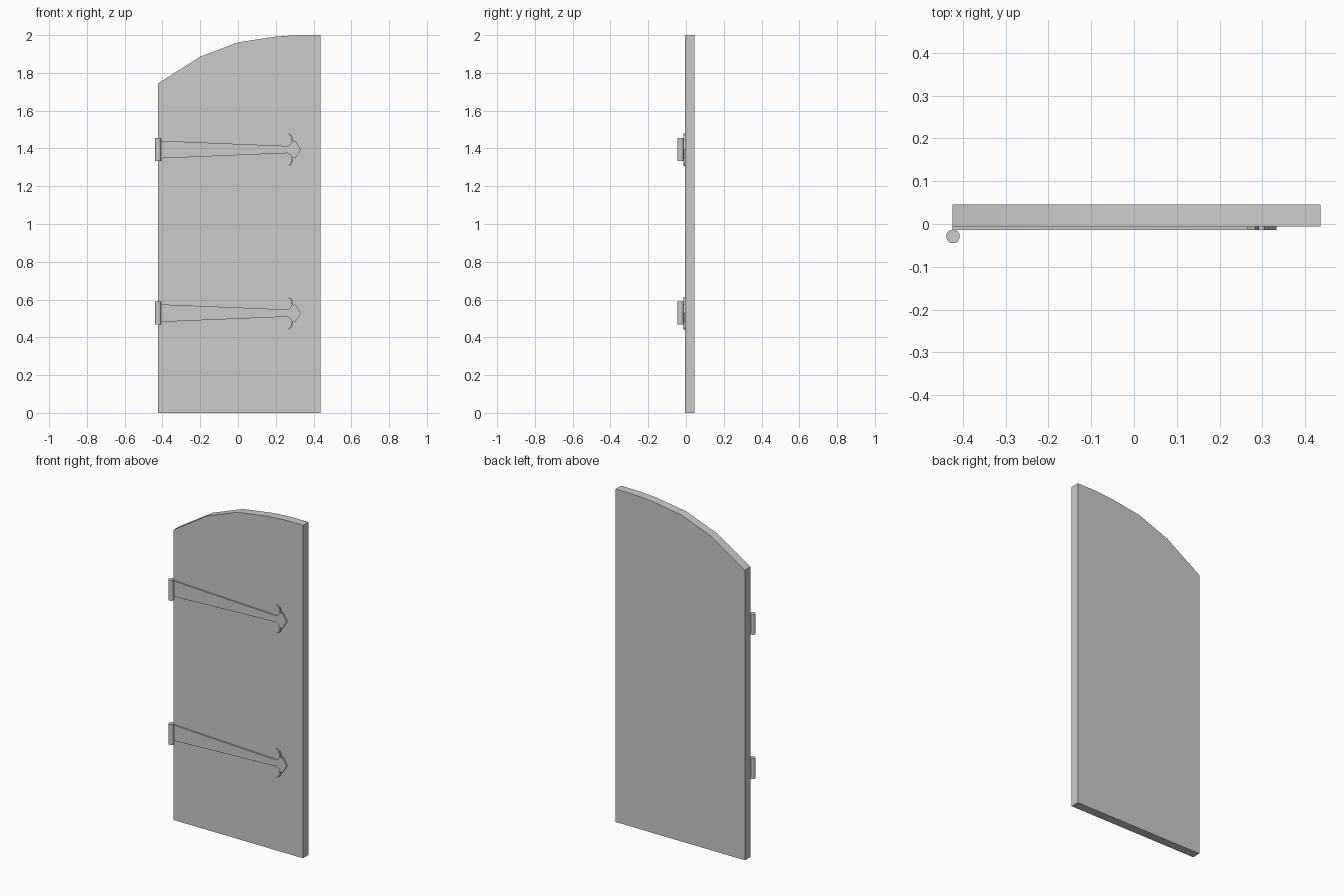
import bpy, bmesh

if "Cube" in bpy.data.objects:
    bpy.data.objects.remove(bpy.data.objects["Cube"])


def slab(name, outline, y_front, y_back):
    """Extrude an x/z outline from y_front to y_back."""
    bm = bmesh.new()
    front = bm.faces.new([bm.verts.new((x, y_front, z)) for x, z in outline])
    ext = bmesh.ops.extrude_face_region(bm, geom=[front], use_keep_orig=True)
    new = [v for v in ext["geom"] if isinstance(v, bmesh.types.BMVert)]
    bmesh.ops.translate(bm, verts=new, vec=(0, y_back - y_front, 0))
    bmesh.ops.recalc_face_normals(bm, faces=bm.faces)
    return finish(name, bm)


def finish(name, bm):
    mesh = bpy.data.meshes.new(name)
    bm.to_mesh(mesh)
    bm.free()
    obj = bpy.data.objects.new(name, mesh)
    bpy.context.collection.objects.link(obj)
    bpy.ops.object.select_all(action='DESELECT')
    obj.select_set(True)
    bpy.context.view_layer.objects.active = obj
    bpy.ops.object.shade_smooth_by_angle()
    return obj


# Door leaf with a half-arched top
slab("door_panel", [(-0.424, 0), (0.436, 0), (0.436, 2.0), (0.31, 2.0),
                    (0.2, 1.992), (0, 1.962), (-0.2, 1.886), (-0.424, 1.744)],
     -0.006, 0.046)

# Upper half of a tapered strap ending in a barbed arrow head
half = [(-0.424, 0.047), (0.262, 0.019), (0.278, 0.028), (0.285, 0.048),
        (0.28, 0.068), (0.265, 0.086), (0.283, 0.078), (0.292, 0.06),
        (0.292, 0.042), (0.304, 0.047)]
outline = half + [(0.333, 0)] + [(x, -z) for x, z in reversed(half)]

# Two hinges: strap and round knuckle
for label, z in (("lower", 0.528), ("upper", 1.394)):
    slab(label + "_hinge_strap", [(x, z + dz) for x, dz in outline],
         -0.0145, -0.005)
    bm = bmesh.new()
    bmesh.ops.create_cone(bm, cap_ends=True, segments=16, radius1=0.016,
                          radius2=0.016, depth=0.122)
    bmesh.ops.translate(bm, verts=bm.verts, vec=(-0.423, -0.029, z))
    finish(label + "_hinge_knuckle", bm)
